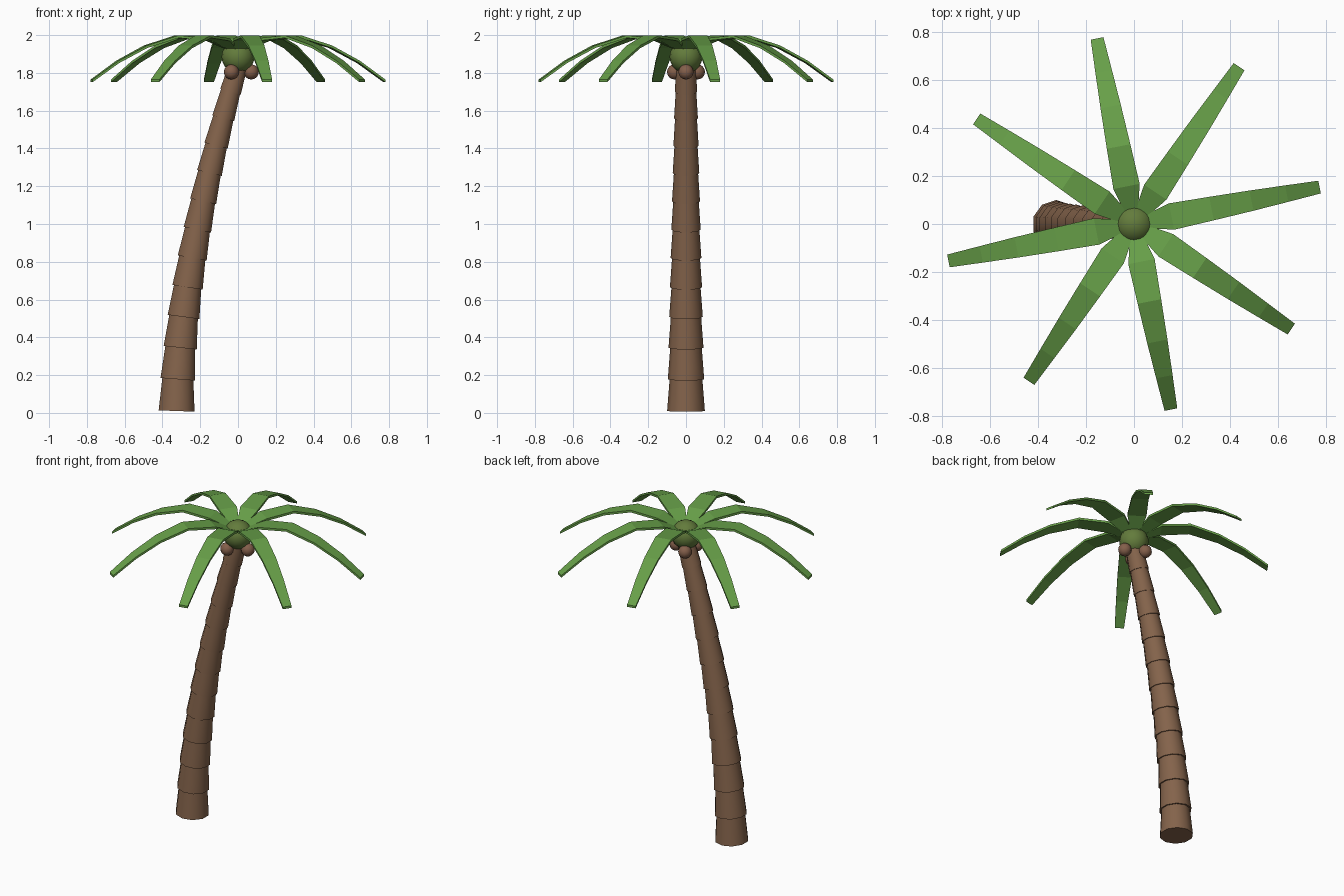
import bpy, bmesh, math
from mathutils import Vector, Matrix

if "Cube" in bpy.data.objects:
    bpy.data.objects.remove(bpy.data.objects["Cube"])


def material(name, rgb):
    m = bpy.data.materials.new(name)
    m.diffuse_color = (*rgb, 1)
    m.use_nodes = True
    m.node_tree.nodes["Principled BSDF"].inputs["Base Color"].default_value = m.diffuse_color
    return m


bark = material("bark brown", (0.23, 0.125, 0.070))
leaf_green = material("leaf green", (0.135, 0.345, 0.065))
crown_green = material("crown olive green", (0.125, 0.20, 0.045))
nut_brown = material("coconut brown", (0.23, 0.115, 0.070))


def finish(name, bm, mat, smooth_angle=None):
    bmesh.ops.recalc_face_normals(bm, faces=bm.faces)
    me = bpy.data.meshes.new(name)
    bm.to_mesh(me)
    bm.free()
    me.materials.append(mat)
    ob = bpy.data.objects.new(name, me)
    bpy.context.collection.objects.link(ob)
    if smooth_angle:
        bpy.ops.object.select_all(action='DESELECT')
        ob.select_set(True)
        bpy.context.view_layer.objects.active = ob
        bpy.ops.object.shade_smooth_by_angle(angle=math.radians(smooth_angle))
    return ob


# Trunk: stacked tapered segments along a leaning curve
JOINTS = [0.01, 0.178, 0.345, 0.508, 0.665, 0.82, 0.97, 1.12, 1.27, 1.415, 1.56, 1.70, 1.835]


def trunk_point(z):
    return Vector((-0.325 + 0.325 * (z / 1.835) ** 1.7, 0, z))


bm = bmesh.new()
for i, (z0, z1) in enumerate(zip(JOINTS, JOINTS[1:])):
    a, b = trunk_point(z0), trunk_point(z1)
    axis = (b - a).normalized()
    radius = 0.10 - 0.0037 * i
    b += axis * 0.008
    lean = Matrix.Rotation(math.atan2(axis.x, axis.z), 4, 'Y')
    bmesh.ops.create_cone(
        bm, cap_ends=True, segments=10, radius1=radius, radius2=radius * 0.86,
        depth=(b - a).length, matrix=Matrix.Translation((a + b) / 2) @ lean)
finish("trunk", bm, bark, 40)

# Crown bulb where the fronds meet
bm = bmesh.new()
bmesh.ops.create_uvsphere(bm, u_segments=16, v_segments=10, radius=0.087,
                          matrix=Matrix.Translation((0, 0, 1.885)))
finish("crown_bulb", bm, crown_green, 40)

# Coconuts under the crown
for i in range(3):
    t = math.radians(120 * i)
    bm = bmesh.new()
    bmesh.ops.create_uvsphere(
        bm, u_segments=12, v_segments=8, radius=0.04,
        matrix=Matrix.Translation((0.07 * math.cos(t), 0.07 * math.sin(t), 1.805)))
    finish(f"coconut_{i + 1}", bm, nut_brown, 50)

# Fronds: arched tapering blades (distance out, top height, half width)
BLADE = [(0.03, 1.925, 0.022), (0.16, 1.983, 0.056), (0.33, 1.999, 0.050),
         (0.50, 1.945, 0.043), (0.65, 1.865, 0.035), (0.79, 1.765, 0.027)]
THICK = 0.014
for i in range(8):
    turn = Matrix.Rotation(math.radians(11.25 + 45 * i), 4, 'Z')
    bm = bmesh.new()
    rings = []
    for r, z, w in BLADE:
        corners = ((-w, z), (w, z), (w, z - THICK), (-w, z - THICK))
        rings.append([bm.verts.new(turn @ Vector((r, y, h))) for y, h in corners])
    for p, q in zip(rings, rings[1:]):
        for k in range(4):
            n = (k + 1) % 4
            bm.faces.new((p[k], p[n], q[n], q[k]))
    bm.faces.new(rings[0])
    bm.faces.new(rings[-1])
    finish(f"frond_{i + 1}", bm, leaf_green)
